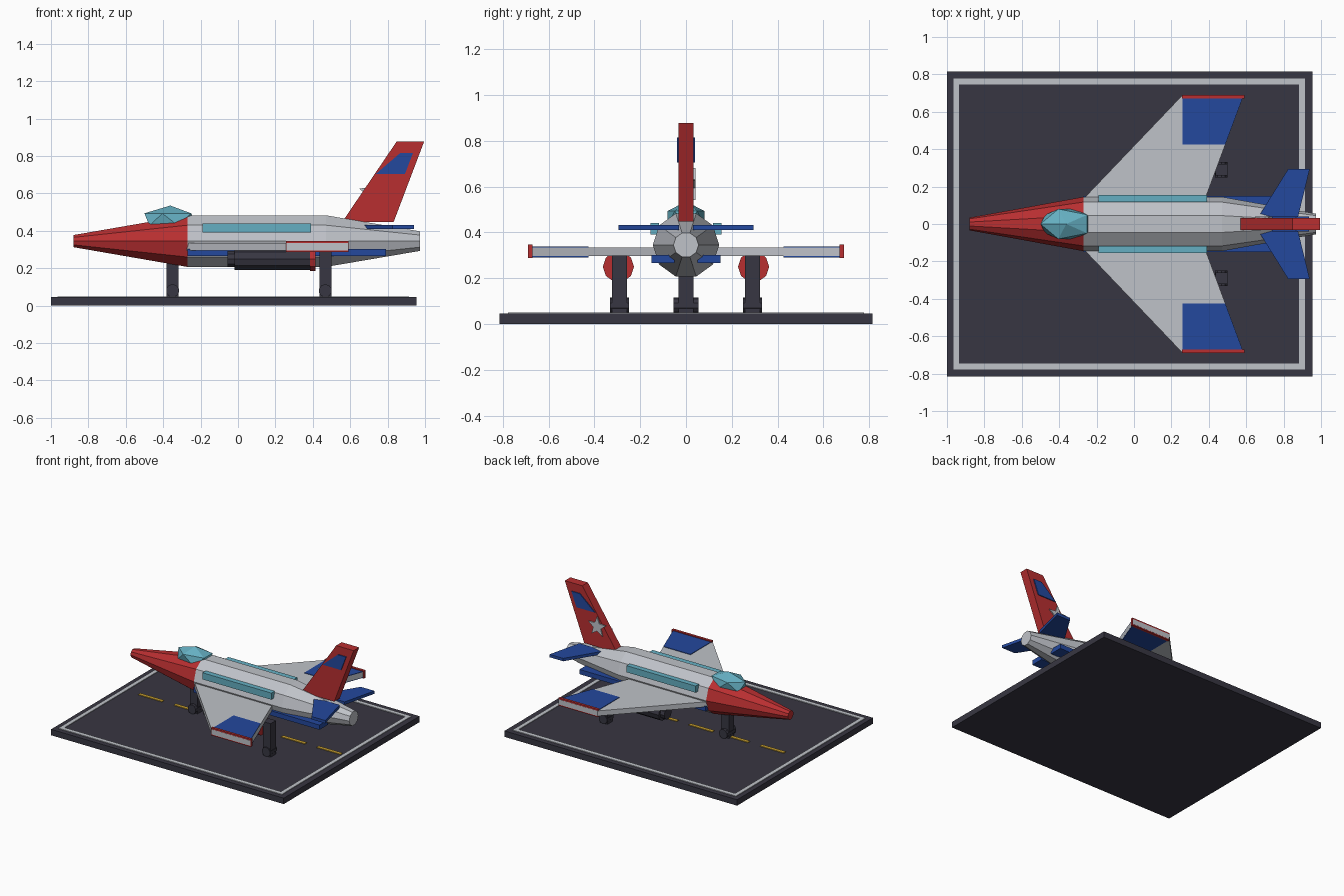
import bpy, bmesh, math
from mathutils import Matrix, Vector

cube = bpy.data.objects.get("Cube")
if cube:
    bpy.data.objects.remove(cube, do_unlink=True)


def material(name, rgb):
    m = bpy.data.materials.new(name)
    m.use_nodes = True
    m.diffuse_color = (*rgb, 1)
    m.node_tree.nodes["Principled BSDF"].inputs["Base Color"].default_value = (*rgb, 1)
    return m


grey = material("light grey", (0.52, 0.54, 0.58))
red = material("red", (0.48, 0.028, 0.03))
blue = material("blue", (0.017, 0.065, 0.34))
teal = material("canopy teal", (0.13, 0.43, 0.54))
dark = material("dark slate", (0.039, 0.037, 0.054))
yellow = material("yellow", (0.58, 0.35, 0.03))


def finish(bm, name, mat):
    bmesh.ops.recalc_face_normals(bm, faces=bm.faces)
    mesh = bpy.data.meshes.new(name)
    bm.to_mesh(mesh)
    bm.free()
    mesh.materials.append(mat)
    obj = bpy.data.objects.new(name, mesh)
    bpy.context.collection.objects.link(obj)
    return obj


def box(name, x, y, z, mat):
    """Box from (low, high) pairs on each axis."""
    bm = bmesh.new()
    size = [b - a for a, b in (x, y, z)]
    mid = [(a + b) / 2 for a, b in (x, y, z)]
    bmesh.ops.create_cube(bm, size=1, matrix=Matrix.Translation(mid) @ Matrix.Diagonal((*size, 1)))
    return finish(bm, name, mat)


def prism(name, outline, place, low, high, mat):
    """Extrude a flat outline; place(u, v, depth) gives the 3D point."""
    bm = bmesh.new()
    face = bm.faces.new([bm.verts.new(place(u, v, low)) for u, v in outline])
    new = bmesh.ops.extrude_face_region(bm, geom=[face])["geom"]
    step = Vector(place(0, 0, high)) - Vector(place(0, 0, low))
    bmesh.ops.translate(bm, verts=[g for g in new if isinstance(g, bmesh.types.BMVert)], vec=step)
    return finish(bm, name, mat)


def tube(name, stations, y, z, mat, sides=10):
    """Faceted body along x through (x, radius) stations."""
    bm = bmesh.new()
    rings = []
    for x, r in stations:
        angles = [math.tau * i / sides for i in range(sides)]
        rings.append([bm.verts.new((x, y + r * math.cos(a), z + r * math.sin(a))) for a in angles])
    for a, b in zip(rings, rings[1:]):
        for i in range(sides):
            j = (i + 1) % sides
            bm.faces.new((a[i], a[j], b[j], b[i]))
    bm.faces.new(rings[0])
    bm.faces.new(rings[-1])
    return finish(bm, name, mat)


def plan(side):
    return lambda u, v, d: (u, side * v, d)


def profile(u, v, d):
    return (u, d, v)


def landing_gear(label, x, y, top, half):
    box(label + "_strut", (x - 0.032, x + 0.032), (y - 0.032, y + 0.032), (0.044, top), dark)
    bm = bmesh.new()
    turn = Matrix.Translation((x, y, 0.08)) @ Matrix.Rotation(math.pi / 2, 4, "X")
    bmesh.ops.create_cone(bm, cap_ends=True, segments=10, radius1=0.035, radius2=0.035,
                          depth=half * 2, matrix=turn)
    finish(bm, label + "_wheel", dark)


# Runway base with border and centre dashes
box("runway_base", (-1, 0.955), (-0.815, 0.815), (0, 0.045), dark)
for side, label in ((1, "left"), (-1, "right")):
    edge = sorted((side * 0.746, side * 0.778))
    box("border_line_" + label, (-0.965, 0.915), edge, (0.044, 0.05), grey)
for label, x in (("nose", -0.965), ("tail", 0.883)):
    box("border_line_" + label, (x, x + 0.03), (-0.746, 0.746), (0.044, 0.05), grey)
for i in range(6):
    x = -0.83 + 0.3 * i
    box("centre_dash", (x, x + 0.2), (-0.013, 0.013), (0.044, 0.05), yellow)

# Fuselage, nose and canopy
tube("nose_cone", ((-0.88, 0.034), (-0.27, 0.145)), 0, 0.345, red)
tube("fuselage", ((-0.27, 0.145), (0.47, 0.145), (0.973, 0.055)), 0, 0.345, grey)
bm = bmesh.new()
shape = Matrix.Translation((-0.362, 0, 0.46)) @ Matrix.Diagonal((0.1545, 0.094, 0.075, 1))
bmesh.ops.create_icosphere(bm, subdivisions=1, radius=1,
                           matrix=shape @ Matrix.Rotation(math.pi, 4, "Z"))
finish(bm, "canopy", teal)

# Wings, tailplanes, pods and side details, mirrored left to right
wing = ((-0.284, 0.12), (0.26, 0.69), (0.587, 0.69), (0.375, 0.12))
panel = ((0.26, 0.425), (0.26, 0.672), (0.58, 0.672), (0.488, 0.425))
tailplane = ((0.66, 0.03), (0.825, 0.295), (0.94, 0.295), (0.875, 0.03))
for side, label in ((1, "left"), (-1, "right")):
    def span(a, b):
        return sorted((side * a, side * b))

    prism("wing_" + label, wing, plan(side), 0.296, 0.335, grey)
    prism("wing_panel_top_" + label, panel, plan(side), 0.334, 0.339, blue)
    prism("wing_panel_bottom_" + label, panel, plan(side), 0.291, 0.297, blue)
    box("wing_tip_" + label, (0.257, 0.59), span(0.67, 0.689), (0.288, 0.346), red)
    prism("tailplane_" + label, tailplane, plan(side), 0.41, 0.432, blue)
    box("side_window_" + label, (-0.19, 0.39), span(0.117, 0.156), (0.39, 0.44), teal)
    box("side_rail_" + label, (-0.27, 0.79), span(0.05, 0.15), (0.266, 0.302), blue)
    tube("pod_" + label, ((-0.055, 0.045), (-0.02, 0.045), (-0.02, 0.062), (0.385, 0.062)),
         side * 0.295, 0.25, dark)
    tube("pod_ring_" + label, ((0.385, 0.068), (0.415, 0.068)), side * 0.295, 0.25, red)
    landing_gear("main_gear_" + label, 0.467, side * 0.29, 0.30, 0.041)

landing_gear("nose_gear", -0.35, 0, 0.25, 0.055)

# Tail fin with blue panels and a star on its left face
fin = ((0.557, 0.447), (0.848, 0.877), (0.995, 0.877), (0.832, 0.447))
prism("tail_fin", fin, profile, -0.033, 0.033, red)
fin_panel = ((0.738, 0.705), (0.866, 0.815), (0.935, 0.815), (0.893, 0.705))
prism("fin_panel", fin_panel, profile, -0.04, 0.04, blue)
star = []
for i in range(10):
    r = 0.033 if i % 2 else 0.077
    a = math.pi / 2 + i * math.pi / 5
    star.append((0.72 + r * math.cos(a), 0.603 + r * math.sin(a)))
prism("fin_star", star, profile, 0.032, 0.041, grey)
